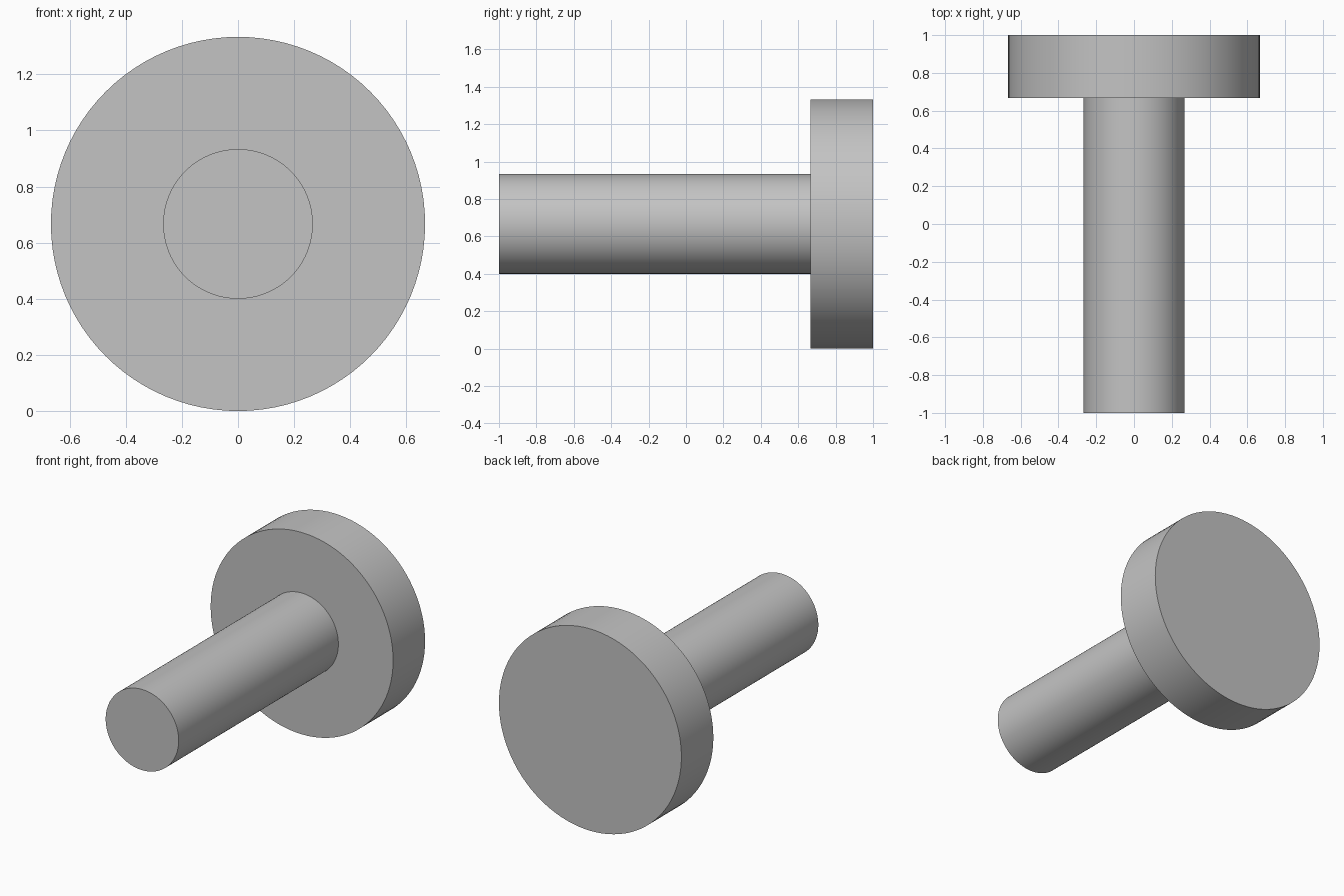
import bpy, bmesh, math
from mathutils import Matrix, Vector

cube = bpy.data.objects.get("Cube")
if cube:
    bpy.data.objects.remove(cube, do_unlink=True)

SEGMENTS = 96
HEAD_RADIUS = 2 / 3
SHAFT_RADIUS = 0.4 * HEAD_RADIUS
HEAD_FRONT = 2 / 3   # y where the shaft meets the head

# Plain grey metal
grey = bpy.data.materials.new("grey_metal")
grey.use_nodes = True
colour = (0.55, 0.55, 0.55, 1)
grey.diffuse_color = colour
grey.node_tree.nodes["Principled BSDF"].inputs["Base Color"].default_value = colour


def lathe(name, profile):
    """Revolve (radius, y) points about the long axis."""
    bm = bmesh.new()
    verts = [bm.verts.new((r, y, 0)) for r, y in profile]
    edges = [bm.edges.new(pair) for pair in zip(verts, verts[1:])]
    bmesh.ops.spin(bm, geom=verts + edges, cent=(0, 0, 0), axis=(0, 1, 0),
                   angle=math.tau, steps=SEGMENTS, use_duplicate=False)
    bmesh.ops.remove_doubles(bm, verts=bm.verts, dist=1e-5)
    bmesh.ops.recalc_face_normals(bm, faces=bm.faces)
    mesh = bpy.data.meshes.new(name)
    bm.to_mesh(mesh)
    bm.free()
    mesh.materials.append(grey)
    obj = bpy.data.objects.new(name, mesh)
    bpy.context.collection.objects.link(obj)
    obj.location.z = HEAD_RADIUS
    bpy.ops.object.select_all(action='DESELECT')
    obj.select_set(True)
    bpy.context.view_layer.objects.active = obj
    bpy.ops.object.shade_smooth_by_angle(angle=math.radians(30))
    return obj


# Slim shaft running into a wide disc head, as one closed solid
lathe("headed_pin", [
    (0, -1), (SHAFT_RADIUS, -1), (SHAFT_RADIUS, HEAD_FRONT),
    (HEAD_RADIUS, HEAD_FRONT), (HEAD_RADIUS, 1), (0, 1),
])
